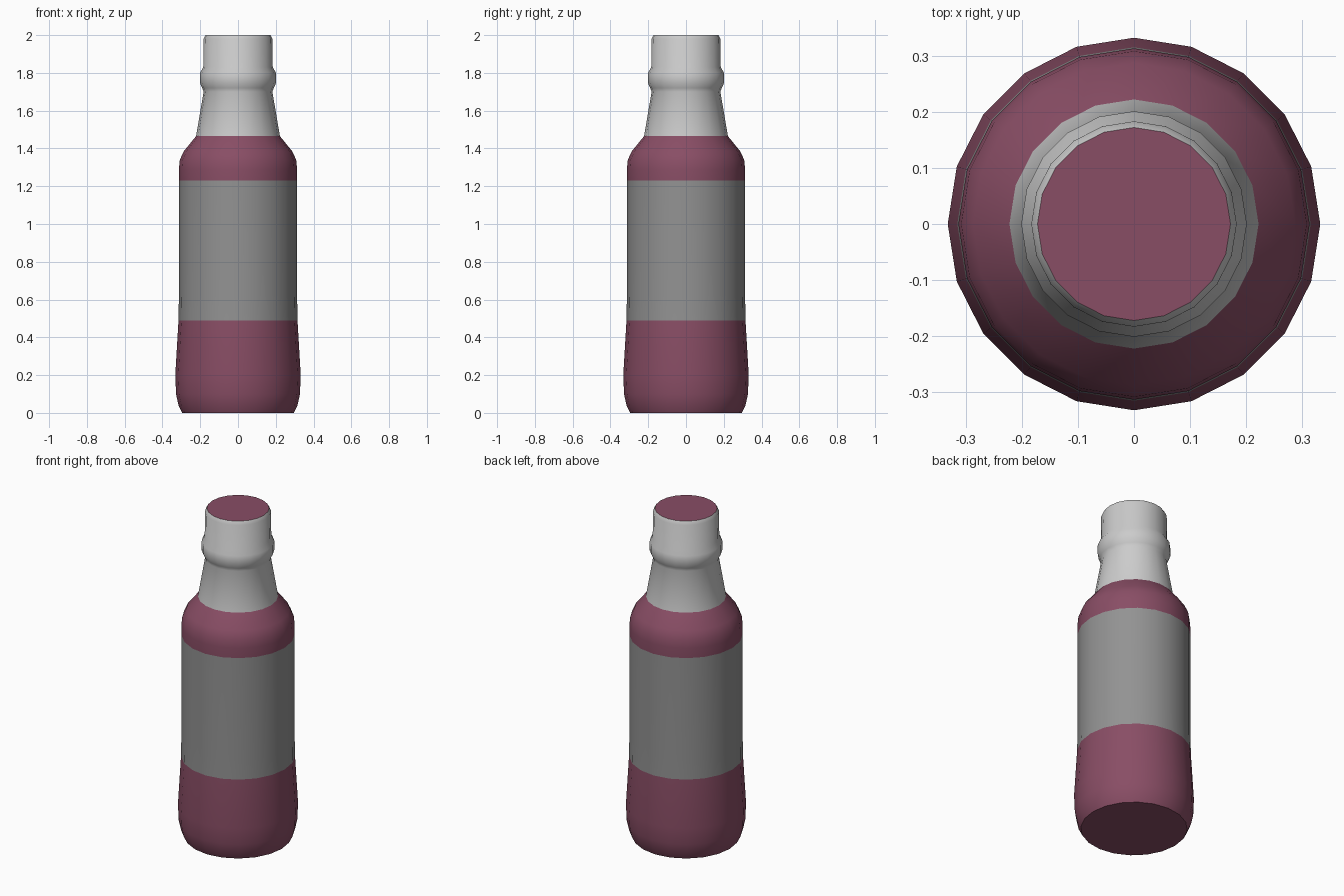
import bpy, bmesh, math

if "Cube" in bpy.data.objects:
    bpy.data.objects.remove(bpy.data.objects["Cube"])

SIDES = 20


def material(name, rgb):
    m = bpy.data.materials.new(name)
    m.diffuse_color = (*rgb, 1)
    m.use_nodes = True
    m.node_tree.nodes["Principled BSDF"].inputs["Base Color"].default_value = m.diffuse_color
    return m


def lathe(name, profile, mat=None, cap_bottom=False, cap_top=False):
    """Revolve (radius, z) points about z, with optional flat end caps."""
    bm = bmesh.new()
    rings = [[bm.verts.new((r * math.cos(2 * math.pi * i / SIDES),
                            r * math.sin(2 * math.pi * i / SIDES), z))
              for i in range(SIDES)] for r, z in profile]
    for a, b in zip(rings, rings[1:]):
        for i in range(SIDES):
            j = (i + 1) % SIDES
            bm.faces.new((a[i], a[j], b[j], b[i]))
    if cap_bottom:
        bm.faces.new(rings[0][::-1])
    if cap_top:
        bm.faces.new(rings[-1])
    mesh = bpy.data.meshes.new(name)
    bm.to_mesh(mesh)
    bm.free()
    obj = bpy.data.objects.new(name, mesh)
    bpy.context.collection.objects.link(obj)
    if mat:
        mesh.materials.append(mat)
    bpy.ops.object.select_all(action='DESELECT')
    obj.select_set(True)
    bpy.context.view_layer.objects.active = obj
    bpy.ops.object.shade_smooth_by_angle(angle=math.radians(40))
    return obj


glass = material("dark_red_glass", (0.25, 0.075, 0.13))
paper = material("label_grey", (0.29, 0.29, 0.29))

# Lower bottle with rounded foot
lathe("bottle_base", [(0.295, 0), (0.315, 0.04), (0.328, 0.10),
                      (0.332, 0.20), (0.315, 0.49)], glass, cap_bottom=True)

# Label band around the middle
lathe("label", [(0.315, 0.49), (0.313, 0.62), (0.313, 1.23)], paper)

# Shoulder curving in to the neck
lathe("shoulder", [(0.313, 1.23), (0.313, 1.29), (0.308, 1.34),
                   (0.287, 1.385), (0.222, 1.465)], glass)

# Tapered neck wrap with a raised ring
lathe("neck_wrap", [(0.222, 1.465), (0.182, 1.70), (0.189, 1.72),
                    (0.201, 1.745), (0.201, 1.80), (0.184, 1.83),
                    (0.183, 1.98), (0.172, 2.0)])

# Flat top of the bottle
lathe("bottle_top", [(0.172, 2.0)], glass, cap_top=True)
